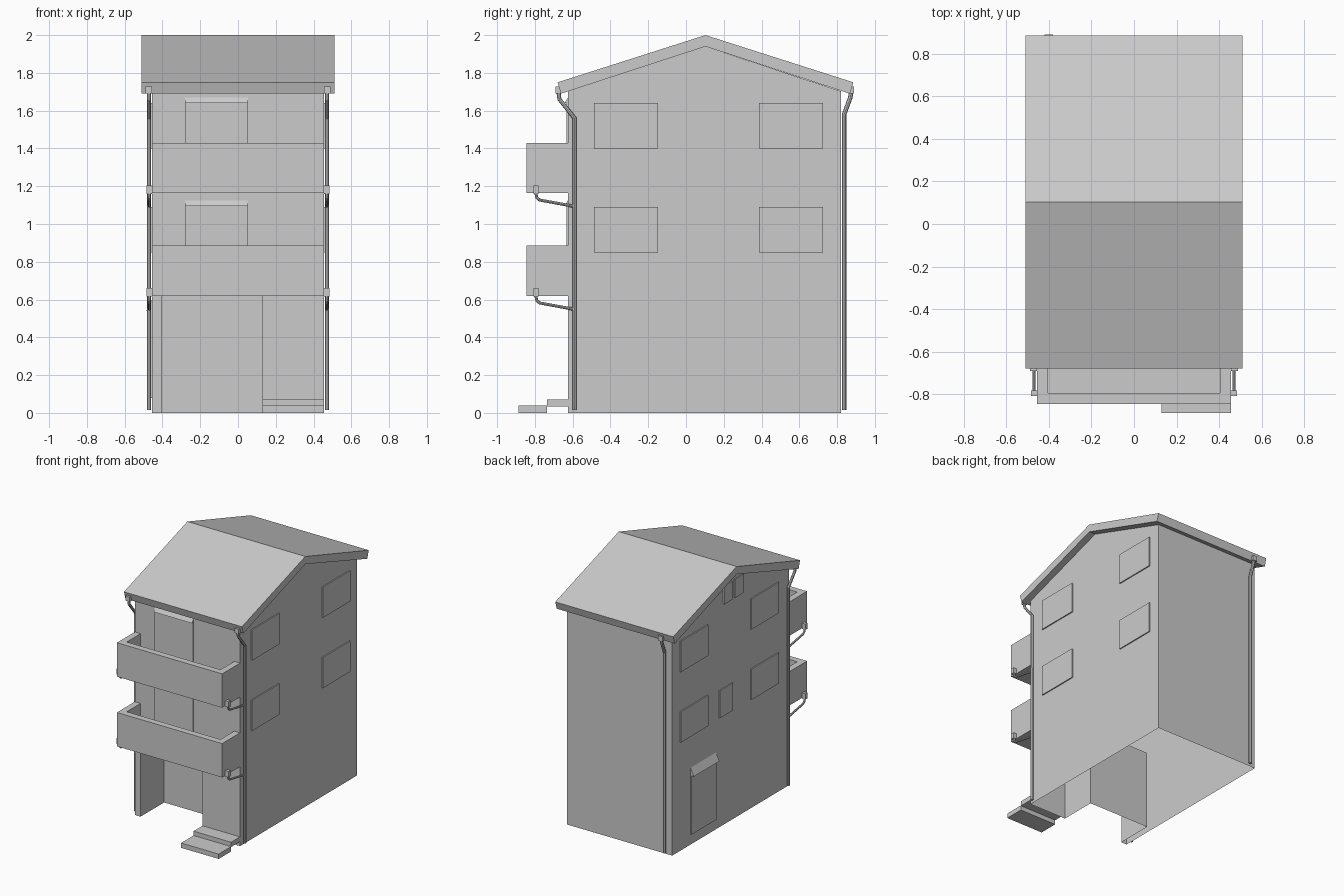
import bpy
import bmesh
from mathutils import Vector

cube = bpy.data.objects.get("Cube")
if cube:
    bpy.data.objects.remove(cube, do_unlink=True)

grey = bpy.data.materials.new("plain_grey")
grey.use_nodes = True
grey.diffuse_color = (0.6, 0.6, 0.6, 1)
grey.node_tree.nodes["Principled BSDF"].inputs["Base Color"].default_value = (0.6, 0.6, 0.6, 1)


def add(name, mesh):
    obj = bpy.data.objects.new(name, mesh)
    bpy.context.collection.objects.link(obj)
    if not mesh.materials:
        mesh.materials.append(grey)
    return obj


def prism(name, points, direction):
    """Closed solid: a flat outline pushed along a direction."""
    bm = bmesh.new()
    face = bm.faces.new([bm.verts.new(p) for p in points])
    out = bmesh.ops.extrude_face_region(bm, geom=[face])
    moved = [v for v in out["geom"] if isinstance(v, bmesh.types.BMVert)]
    bmesh.ops.translate(bm, verts=moved, vec=direction)
    bmesh.ops.recalc_face_normals(bm, faces=bm.faces)
    mesh = bpy.data.meshes.new(name)
    bm.to_mesh(mesh)
    bm.free()
    return add(name, mesh)


def along_x(name, outline, x0, x1):
    return prism(name, [(x0, y, z) for y, z in outline], (x1 - x0, 0, 0))


def box(name, x0, x1, y0, y1, z0, z1):
    return along_x(name, [(y0, z0), (y1, z0), (y1, z1), (y0, z1)], x0, x1)


def baked(obj):
    graph = bpy.context.evaluated_depsgraph_get()
    return bpy.data.meshes.new_from_object(obj.evaluated_get(graph))


def pipe(name, points, radius):
    curve = bpy.data.curves.new(name, "CURVE")
    curve.dimensions = "3D"
    curve.bevel_depth = radius
    curve.bevel_resolution = 2
    curve.use_fill_caps = True
    spline = curve.splines.new("POLY")
    spline.points.add(len(points) - 1)
    for sp, p in zip(spline.points, points):
        sp.co = (*p, 1)
    source = add(name + "_path", curve)
    bpy.context.view_layer.update()
    mesh = baked(source)
    bpy.data.objects.remove(source)
    obj = add(name, mesh)
    mesh.polygons.foreach_set("use_smooth", [False] * len(mesh.polygons))
    return obj


W, FRONT, BACK, RIDGE = 0.455, -0.625, 0.82, 0.103

# Walls: gabled hollow shell with an entrance recess and an open underside
walls = along_x("walls", [(FRONT, 0), (BACK, 0), (BACK, 1.703), (RIDGE, 1.94), (FRONT, 1.703)], -W, W)
cutter = box("recess_cutter", -0.405, 0.13, -0.8, -0.335, -0.2, 0.62)
cutter.hide_render = True
cut = walls.modifiers.new("recess", "BOOLEAN")
cut.operation = "DIFFERENCE"
cut.solver = "EXACT"
cut.object = cutter
bpy.context.view_layer.update()
walls.data = baked(walls)
walls.modifiers.clear()
bpy.data.objects.remove(cutter)
bm = bmesh.new()
bm.from_mesh(walls.data)
under = [f for f in bm.faces if f.calc_center_median().z < 0.01]
bmesh.ops.delete(bm, geom=under, context="FACES")
bm.to_mesh(walls.data)
bm.free()

# Roof slab
along_x("roof", [(-0.68, 1.75), (RIDGE, 2.0), (0.886, 1.75), (0.868, 1.69),
                 (RIDGE, 1.94), (-0.662, 1.69)], -0.51, 0.51)

# Entrance steps
box("upper_step", 0.13, W, -0.735, FRONT, 0.035, 0.072)
box("lower_step", 0.13, W, -0.888, -0.735, 0, 0.038)


def balcony(name, z):
    """Floor slab and a parapet on three sides, made as one piece."""
    y0, y1, t = -0.845, FRONT, 0.05
    outline = [(-W, y1), (-W, y0), (W, y0), (W, y1), (W - t, y1),
               (W - t, y0 + t), (t - W, y0 + t), (t - W, y1)]
    prism(name + "_parapet", [(x, y, z) for x, y in outline], (0, 0, 0.265))
    box(name + "_floor", t - W, W - t, y0 + t, y1, z, z + 0.03)


# Balconies, their doors with sloped hoods, and side drains
for level, z in (("lower", 0.62), ("upper", 1.165)):
    balcony(level + "_balcony", z)
    box(level + "_balcony_door", -0.28, 0.053, FRONT - 0.008, FRONT, z + 0.03, z + 0.475)
    top = z + 0.505
    along_x(level + "_door_hood", [(FRONT, top), (FRONT, top - 0.03), (FRONT - 0.018, top - 0.03)],
            -0.28, 0.053)
    for side, s in (("left", 1), ("right", -1)):
        x = s * 0.47
        box(f"{level}_{side}_drain_box", x - 0.015, x + 0.015, -0.808, -0.782, z - 0.005, z + 0.04)
        pipe(f"{level}_{side}_drain", [(x, -0.795, z), (x, -0.79, z - 0.025), (x, -0.775, z - 0.038),
                                       (x, -0.59, z - 0.072)], 0.008)

# Front downpipes on the side walls
for side, s in (("left", 1), ("right", -1)):
    x = s * 0.472
    box(f"front_{side}_rain_box", x - 0.017, x + 0.017, -0.69, -0.66, 1.69, 1.728)
    pipe(f"front_{side}_downpipe", [(x, -0.675, 1.7), (x, -0.67, 1.66), (x, -0.59, 1.56),
                                    (x, -0.59, 0.015)], 0.011)

# Rear downpipe
box("rear_rain_box", -0.42, -0.38, 0.86, 0.89, 1.69, 1.728)
pipe("rear_downpipe", [(-0.4, 0.875, 1.7), (-0.4, 0.87, 1.67), (-0.4, 0.837, 1.58),
                       (-0.4, 0.837, 0.015)], 0.012)


def side_panel(name, s, y0, y1, z0, z1):
    box(name, min(s * W, s * (W + 0.009)), max(s * W, s * (W + 0.009)), y0, y1, z0, z1)


# Large windows on both sides
for side, s in (("left", 1), ("right", -1)):
    for place, y in (("front", -0.487), ("rear", 0.387)):
        for level, z in (("lower", 0.85), ("upper", 1.4)):
            side_panel(f"{side}_{place}_{level}_window", s, y, y + 0.338, z, z + 0.24)

# Small windows and the side door on the right wall
side_panel("attic_window_rear", -1, 0.09, 0.19, 1.725, 1.87)
side_panel("attic_window_front", -1, -0.05, 0.055, 1.725, 1.87)
side_panel("stair_window", -1, 0.08, 0.24, 0.855, 1.07)
side_panel("side_door", -1, 0.28, 0.595, 0.08, 0.54)
prism("side_door_hood", [(-W, 0.28, 0.6), (-W, 0.28, 0.54), (-W - 0.03, 0.28, 0.54)], Vector((0, 0.315, 0)))
